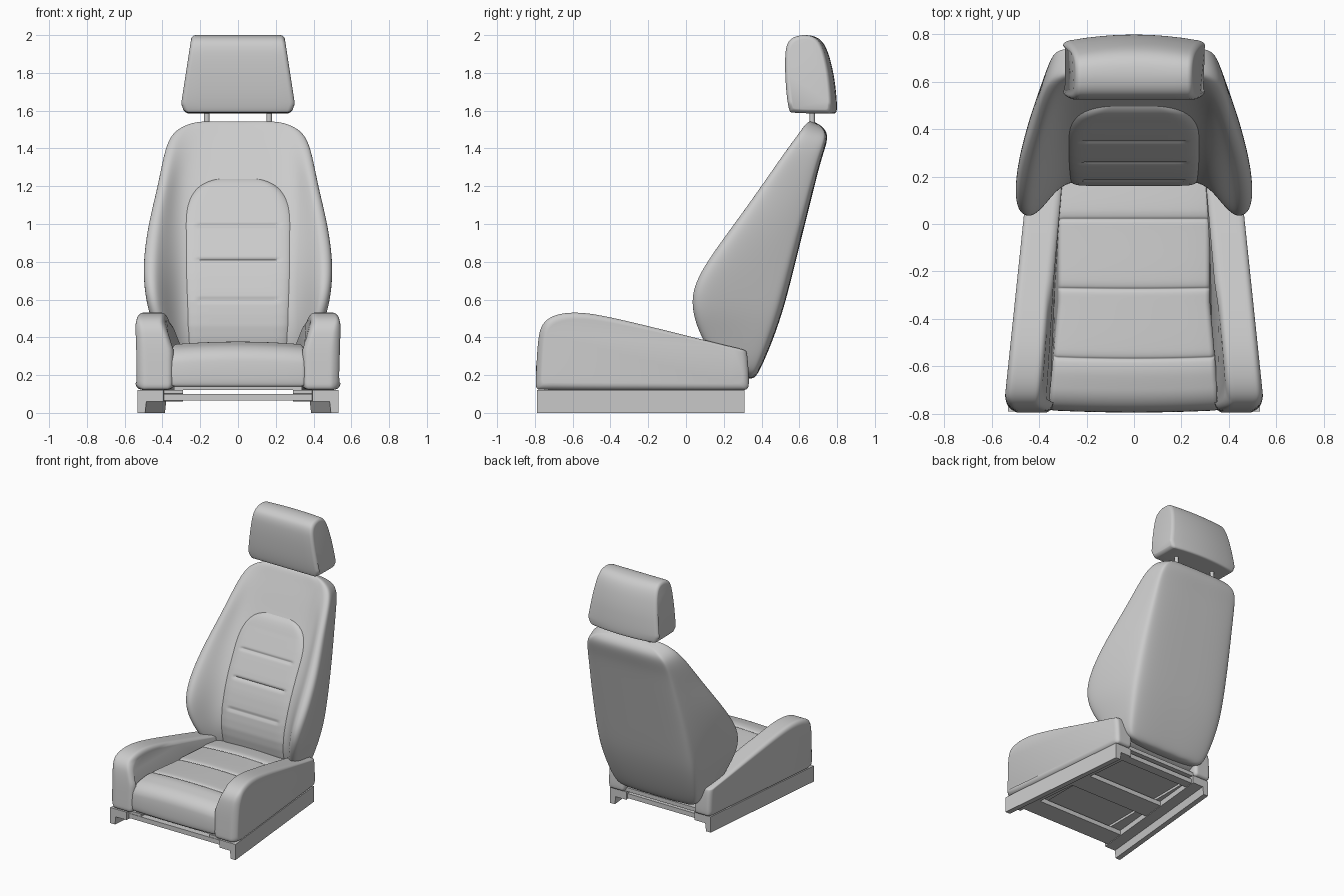
import bpy, bmesh, math

if "Cube" in bpy.data.objects:
    bpy.data.objects.remove(bpy.data.objects["Cube"])


def lerp(a, b, t):
    return a + (b - a) * t


def clamp(t):
    return max(0.0, min(1.0, t))


def make(name, verts, faces, angle=40, mirror=False):
    me = bpy.data.meshes.new(name)
    me.from_pydata(verts, [], faces)
    bm = bmesh.new()
    bm.from_mesh(me)
    bmesh.ops.remove_doubles(bm, verts=bm.verts, dist=1e-5)
    bmesh.ops.recalc_face_normals(bm, faces=bm.faces)
    bm.to_mesh(me)
    bm.free()
    ob = bpy.data.objects.new(name, me)
    bpy.context.collection.objects.link(ob)
    bpy.ops.object.select_all(action='DESELECT')
    ob.select_set(True)
    bpy.context.view_layer.objects.active = ob
    if angle:
        bpy.ops.object.shade_smooth_by_angle(angle=math.radians(angle))
    if mirror:
        ob.modifiers.new("Mirror", 'MIRROR')
    return ob


def loft(name, rings, **kw):
    n = len(rings[0])
    verts = [p for r in rings for p in r]
    faces = [(i * n + j, i * n + (j + 1) % n, (i + 1) * n + (j + 1) % n, (i + 1) * n + j)
             for i in range(len(rings) - 1) for j in range(n)]
    faces += [tuple(range(n)), tuple(range(len(verts) - n, len(verts)))]
    return make(name, verts, faces, **kw)


def chaikin(pts, times=3):
    for _ in range(times):
        out = []
        for a, b in zip(pts, pts[1:] + pts[:1]):
            out += [tuple(lerp(p, q, t) for p, q in zip(a, b)) for t in (0.25, 0.75)]
        pts = out
    return pts


def slab(name, profile, warp, r, rx, **kw):
    """Side profile (y, z) extruded over u = -1..1 with rounded ends."""
    pts = chaikin(profile)
    ys, zs = [p[0] for p in pts], [p[1] for p in pts]
    cy, cz = (min(ys) + max(ys)) / 2, (min(zs) + max(zs)) / 2
    hy, hz = max(ys) - cy, max(zs) - cz
    ends = [(-1 + rx * (1 - math.cos(k * math.pi / 12)), r * (1 - math.sin(k * math.pi / 12)))
            for k in range(7)]
    mid = [(lerp(-1 + rx, 1 - rx, k / 8), 0) for k in range(1, 8)]
    stations = ends + mid + [(-u, d) for u, d in reversed(ends)]
    rings = [[warp(u, cy + (y - cy) * (1 - d / hy), cz + (z - cz) * (1 - d / hz))
              for y, z in pts] for u, d in stations]
    return loft(name, rings, **kw)


def box(name, x, y, z, mirror=False):
    v = [(a, b, c) for a in x for b in y for c in z]
    f = [(0, 1, 3, 2), (4, 6, 7, 5), (0, 4, 5, 1), (2, 3, 7, 6), (0, 2, 6, 4), (1, 5, 7, 3)]
    return make(name, v, f, angle=0, mirror=mirror)


# Seat cushion with stitched cross grooves
prof = [(-0.775, 0.135), (-0.795, 0.15), (-0.795, 0.24), (-0.785, 0.31), (-0.735, 0.355), (-0.66, 0.372)]
for g, z in ((-0.57, 0.378), (-0.275, 0.37), (0.02, 0.357)):
    prof += [(g - 0.05, z), (g - 0.01, z - 0.002), (g, z - 0.012), (g + 0.01, z - 0.002), (g + 0.05, z)]
prof += [(0.25, 0.33), (0.31, 0.32), (0.31, 0.135)]


def cushion_warp(u, y, z):
    w = lerp(0.362, 0.32, clamp((y + 0.79) / 0.45))
    return (u * w, y + 0.012 * u * u * clamp(-y), z - 0.015 * u * u * clamp((z - 0.2) / 0.1))


slab("seat_cushion", prof, cushion_warp, 0.02, 0.07, angle=50)

# Seat side bolsters
prof = [(-0.77, 0.12), (-0.795, 0.13), (-0.795, 0.18), (-0.785, 0.38), (-0.765, 0.47), (-0.70, 0.52),
        (-0.58, 0.535), (-0.42, 0.512), (-0.1, 0.435), (0.2, 0.36), (0.31, 0.335), (0.325, 0.32),
        (0.335, 0.15), (0.325, 0.125), (0.30, 0.12)]


def bolster_warp(u, y, z):
    t = (y + 0.79) / 1.1
    inner = 0.343 - 0.035 * clamp(t * 2) - 0.015 * t + 0.05 * clamp((z - 0.33) / 0.15)
    outer = 0.545 - 0.115 * clamp(t - 0.05) - 0.025 * clamp((-0.71 - y) / 0.08) ** 2
    return (lerp(inner, outer, (u + 1) / 2), y, z)


slab("seat_bolsters", prof, bolster_warp, 0.035, 0.36, mirror=True)

# Backrest shell: front z, rear z, width, rear width, bolster y, centre y, rear y, inner x
keys = [(0.20, 0.17, 0.30, 0.29, 0.24, 0.27, 0.35, 0.22),
        (0.26, 0.21, 0.38, 0.35, 0.16, 0.22, 0.385, 0.27),
        (0.40, 0.36, 0.425, 0.385, 0.075, 0.18, 0.45, 0.29),
        (0.52, 0.50, 0.475, 0.405, 0.028, 0.185, 0.50, 0.30),
        (0.65, 0.62, 0.503, 0.41, 0.02, 0.215, 0.535, 0.305),
        (0.80, 0.80, 0.51, 0.405, 0.10, 0.27, 0.58, 0.305),
        (1.00, 1.00, 0.482, 0.39, 0.25, 0.37, 0.63, 0.305),
        (1.20, 1.20, 0.43, 0.37, 0.395, 0.48, 0.68, 0.295),
        (1.38, 1.34, 0.397, 0.355, 0.52, 0.56, 0.715, 0.26),
        (1.485, 1.435, 0.36, 0.335, 0.60, 0.615, 0.748, 0.22),
        (1.53, 1.485, 0.285, 0.285, 0.632, 0.637, 0.748, 0.18),
        (1.55, 1.525, 0.20, 0.20, 0.66, 0.66, 0.715, 0.12)]
rings = []
for zf, zr, w, wr, yf, yc, yr, xi in keys:
    d = yr - yf
    half = [(xi * 0.55, yc), (xi, yc - 0.004), (lerp(xi, w, 0.45), lerp(yc, yf, 0.68)),
            (lerp(xi, w, 0.68), yf), (w - 0.012, yf + 0.03 * d), (w, yf + 0.16 * d),
            (lerp(w, wr, 0.5), yf + 0.58 * d), (wr, yr - 0.11 * d), (wr - 0.02, yr - 0.008), (wr * 0.5, yr)]
    ring = [(0, yc)] + half + [(0, yr)] + [(-x, y) for x, y in reversed(half)]
    rings.append([(x, y, lerp(zf, zr, clamp((y - min(yf, yc)) / d))) for x, y in ring])
back = loft("backrest", rings, angle=0)
back.data.polygons.foreach_set("use_smooth", [True] * len(back.data.polygons))
sub = back.modifiers.new("Subdivision", 'SUBSURF')
sub.levels = sub.render_levels = 3


# Backrest centre panel: arched pad with three seams
def centre_y(z):
    for a, b in zip(keys, keys[1:]):
        if a[0] <= z <= b[0]:
            return lerp(a[5], b[5], (z - a[0]) / (b[0] - a[0]))
    return keys[-1][5]


nu, nv = 40, 130
verts, faces = [], []
for j in range(nv + 1):
    z = 0.28 + 0.965 * math.sin(j / nv * math.pi / 2)
    q = clamp((z - 0.96) / 0.285)
    hw = lerp(0.28, 0.298, clamp((z - 0.3) / 0.5)) * (1 - q ** 2.8) ** (1 / 2.6)
    yc = (centre_y(z - 0.06) + centre_y(z) + centre_y(z + 0.06)) / 3
    for i in range(nu + 1):
        u = math.sin((i / nu - 0.5) * math.pi)
        edge = (1 - u ** 14) * (1 - q ** 16)
        seam = sum(math.exp(-((z - g) / 0.008) ** 2) for g in (0.595, 0.807, 0.99))
        seam *= clamp((0.76 - abs(u)) / 0.06)
        verts.append((u * hw, yc + 0.025 - 0.042 * edge + 0.012 * seam, z))
for j in range(nv):
    for i in range(nu):
        a = j * (nu + 1) + i
        faces.append((a, a + 1, a + nu + 2, a + nu + 1))
panel = make("backrest_panel", verts, faces, angle=60)
sol = panel.modifiers.new("Solidify", 'SOLIDIFY')
sol.thickness = 0.01
sol.offset = 0

# Headrest
prof = [(0.56, 1.587), (0.545, 1.60), (0.53, 1.70), (0.523, 1.85), (0.53, 1.95), (0.565, 1.99), (0.63, 2.003),
        (0.70, 1.99), (0.745, 1.935), (0.78, 1.81), (0.797, 1.68), (0.80, 1.60), (0.79, 1.585), (0.77, 1.585)]


def headrest_warp(u, y, z):
    w = lerp(0.302, 0.245, clamp((z - 1.63) / 0.37)) - 0.018 * clamp((1.64 - z) / 0.05)
    return (u * w, y - 0.03 * u * u * clamp((y - 0.6) / 0.2), z)


slab("headrest", prof, headrest_warp, 0.022, 0.09)

# Headrest posts
ring = [(0.165 + 0.015 * math.cos(k * math.pi / 8), 0.668 + 0.015 * math.sin(k * math.pi / 8)) for k in range(16)]
loft("headrest_posts", [[(x, y, z) for x, y in ring] for z in (1.48, 1.64)], mirror=True)

# Base: angle-section rails that converge to the rear, runners, cross plates and pan
sec = [(0.395, 0.12), (0.532, 0.12), (0.532, 0), (0.492, 0), (0.485, 0.06), (0.395, 0.06)]
loft("side_rails", [[(x - dx, y, z) for x, z in sec] for y, dx in ((-0.79, 0), (0.31, 0.105))],
     angle=0, mirror=True)
box("inner_runners", (0.29, 0.40), (-0.76, 0.28), (0.102, 0.122), mirror=True)
box("front_cross_plate", (-0.40, 0.40), (-0.76, -0.60), (0.065, 0.10))
box("middle_cross_plate", (-0.39, 0.39), (-0.28, -0.10), (0.065, 0.10))
box("rear_cross_plate", (-0.34, 0.34), (0.22, 0.29), (0.065, 0.10))
box("seat_pan", (-0.34, 0.34), (-0.75, 0.30), (0.12, 0.15))
